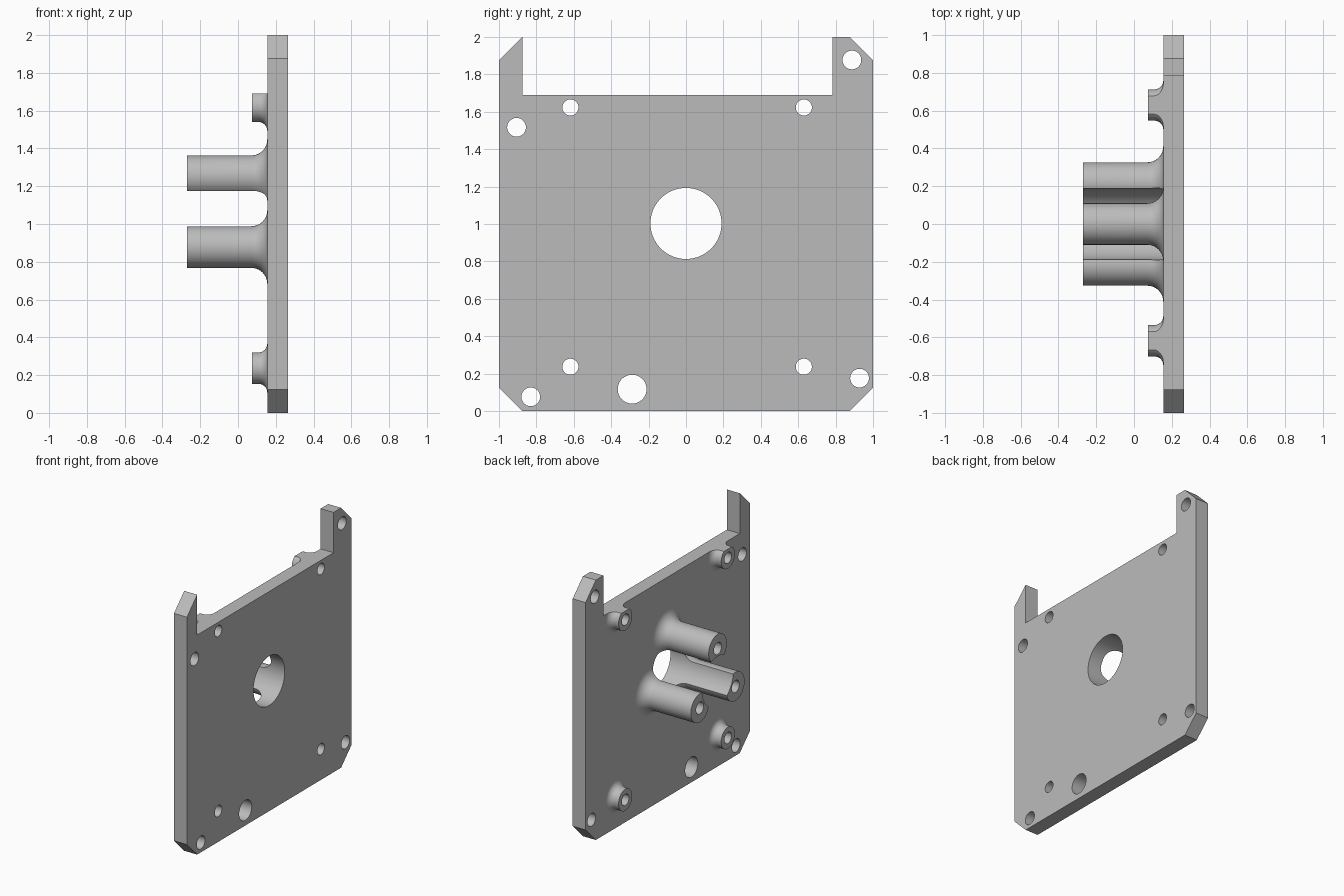
import bpy, bmesh
from math import cos, sin, pi, radians
from mathutils import Vector

old = bpy.data.objects.get("Cube")
if old:
    bpy.data.objects.remove(old)

BACK, FACE = 0.155, 0.265      # plate thickness along x
MID = 1.003                    # height of the central bore

grey = bpy.data.materials.new("plain grey")
grey.use_nodes = True
grey.diffuse_color = (0.5, 0.5, 0.5, 1)
grey.node_tree.nodes["Principled BSDF"].inputs["Base Color"].default_value = grey.diffuse_color


def finish(name, bm):
    bmesh.ops.recalc_face_normals(bm, faces=bm.faces)
    mesh = bpy.data.meshes.new(name)
    bm.to_mesh(mesh)
    bm.free()
    mesh.materials.append(grey)
    obj = bpy.data.objects.new(name, mesh)
    bpy.context.collection.objects.link(obj)
    return obj


def prism(name, outline, x0, x1):
    """Extrude a (y, z) outline along x."""
    bm = bmesh.new()
    face = bm.faces.new([bm.verts.new((x0, y, z)) for y, z in outline])
    new = bmesh.ops.extrude_face_region(bm, geom=[face])["geom"]
    bmesh.ops.translate(bm, vec=(x1 - x0, 0, 0),
                        verts=[v for v in new if isinstance(v, bmesh.types.BMVert)])
    return finish(name, bm)


def circle(y, z, r, n=64):
    return [(y + r * cos(2 * pi * i / n), z + r * sin(2 * pi * i / n)) for i in range(n)]


def flared_post(name, y, z, r, tip, fillet, n=64, steps=10):
    """Round post pointing to -x with a filleted foot on the plate."""
    profile = [(tip, r)]
    for i in range(steps + 1):
        a = pi / 2 * i / steps
        profile.append((BACK - fillet + fillet * sin(a), r + fillet * (1 - cos(a))))
    profile.append((BACK + 0.05, r + fillet))
    bm = bmesh.new()
    rings = [[bm.verts.new((x, py, pz)) for py, pz in circle(y, z, rad, n)]
             for x, rad in profile]
    for a, b in zip(rings, rings[1:]):
        for i in range(n):
            j = (i + 1) % n
            bm.faces.new((a[i], a[j], b[j], b[i]))
    bm.faces.new(rings[0])
    bm.faces.new(rings[-1])
    return finish(name, bm)


def combine(target, tool, operation):
    mod = target.modifiers.new("combine", 'BOOLEAN')
    mod.operation, mod.solver, mod.object = operation, 'EXACT', tool
    bpy.context.view_layer.objects.active = target
    bpy.ops.object.modifier_apply(modifier=mod.name)
    bpy.data.objects.remove(tool)


# Plate with chamfered corners
c = 0.875
plate = prism("mounting_plate",
              [(-c, 0), (c, 0), (1, 1 - c), (1, 1 + c), (c, 2), (-c, 2), (-1, 1 + c), (-1, 1 - c)],
              BACK, FACE)

# Four short corner bosses and three long posts around the bore
bosses = [(y, z) for y in (-0.618, 0.63) for z in (0.237, 1.623)]
posts = [(0.25 * cos(radians(a)), MID + 0.25 * sin(radians(a))) for a in (90, 210, 330)]
for y, z in bosses:
    combine(plate, flared_post("corner_boss", y, z, 0.083, 0.075, 0.047), 'UNION')
for y, z in posts:
    combine(plate, flared_post("long_post", y, z, 0.11, -0.27, 0.085), 'UNION')

# Top notch
combine(plate, prism("notch_cutter", [(-c, 1.69), (0.783, 1.69), (0.783, 2.2), (-c, 2.2)],
                     -0.5, 0.5), 'DIFFERENCE')

# Through holes: bore, boss holes, edge holes
holes = [(0, MID, 0.19), (-0.288, 0.117, 0.077)]
holes += [(y, z, 0.043) for y, z in bosses]
holes += [(y, z, 0.05) for y, z in ((-0.906, 1.517), (0.887, 1.877), (-0.83, 0.076), (0.928, 0.176))]
for y, z, r in holes:
    combine(plate, prism("hole_cutter", circle(y, z, r), -0.5, 0.5), 'DIFFERENCE')

# Blind holes in the long posts
for y, z in posts:
    combine(plate, prism("blind_hole_cutter", circle(y, z, 0.046, 48), -0.5, 0.03), 'DIFFERENCE')

# Smooth the round walls, keep flat faces flat
bpy.ops.object.select_all(action='DESELECT')
plate.select_set(True)
bpy.context.view_layer.objects.active = plate
bpy.ops.object.shade_smooth_by_angle(angle=radians(30))
for poly in plate.data.polygons:
    if abs(poly.normal.x) > 0.9995:
        poly.use_smooth = False
